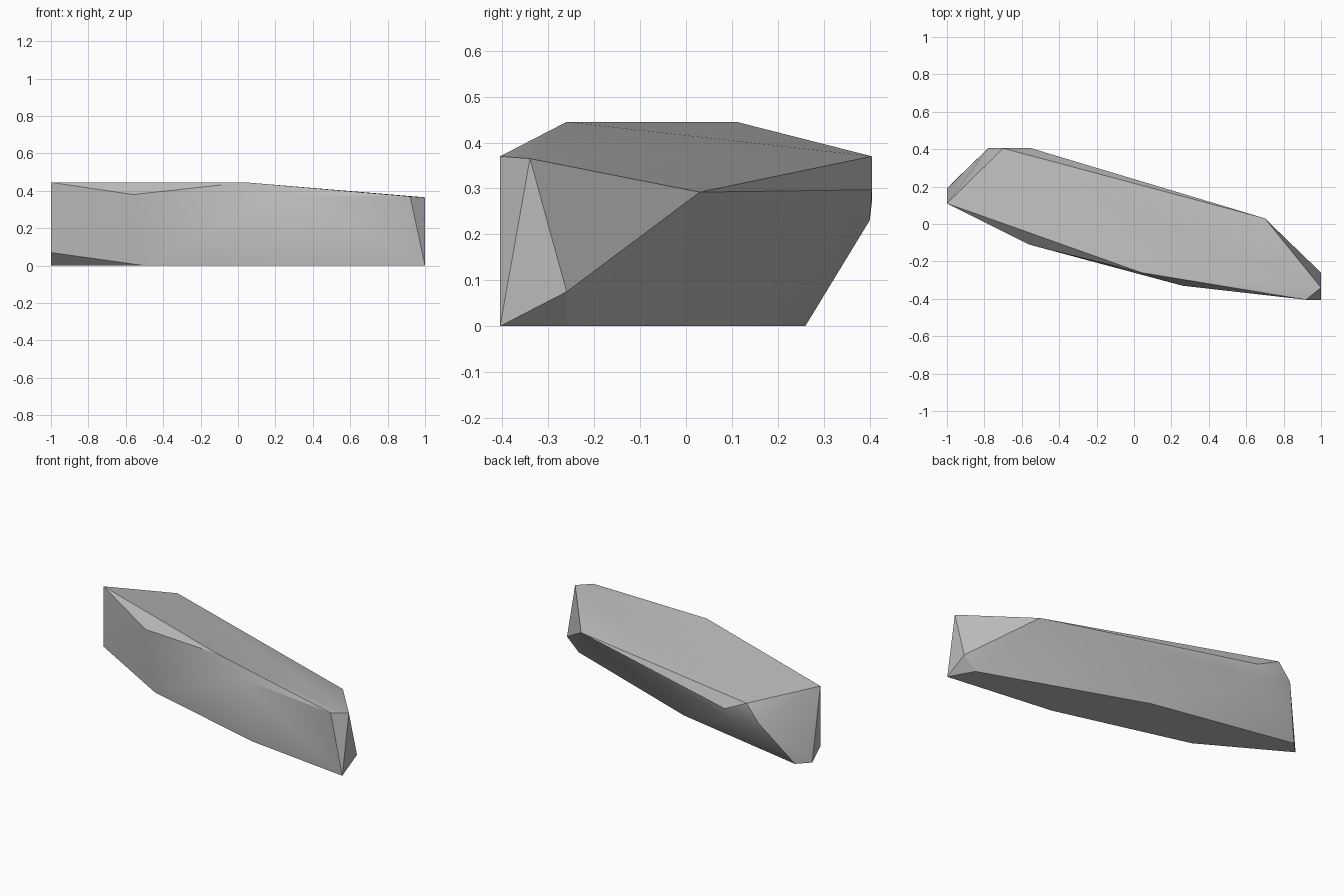
import bpy
import bmesh
import math

# Remove only the default cube
default_cube = bpy.data.objects.get("Cube")
if default_cube is not None:
    bpy.data.objects.remove(default_cube, do_unlink=True)


def make_material(name, colour):
    """Create one flat material, visible in viewport and render."""
    material = bpy.data.materials.new(name)
    material.use_nodes = True
    material.diffuse_color = colour
    shader = material.node_tree.nodes["Principled BSDF"]
    shader.inputs["Base Color"].default_value = colour
    shader.inputs["Roughness"].default_value = 0.9
    return material


def make_hull(name, corner_groups, material, smooth_angle):
    """Wrap a tight convex skin around groups of corner points."""
    bm = bmesh.new()
    for group in corner_groups:
        for corner in group:
            bm.verts.new(corner)
    result = bmesh.ops.convex_hull(bm, input=bm.verts[:])
    unused = set(result["geom_interior"]) | set(result["geom_unused"])
    loose = [item for item in unused if isinstance(item, bmesh.types.BMVert)]
    bmesh.ops.delete(bm, geom=loose, context="VERTS")
    bmesh.ops.recalc_face_normals(bm, faces=bm.faces[:])

    mesh = bpy.data.meshes.new(name)
    bm.to_mesh(mesh)
    bm.free()
    mesh.materials.append(material)
    rock = bpy.data.objects.new(name, mesh)
    bpy.context.collection.objects.link(rock)

    # Soft shading across shallow facets, crisp chipped edges elsewhere
    bpy.ops.object.select_all(action="DESELECT")
    rock.select_set(True)
    bpy.context.view_layer.objects.active = rock
    bpy.ops.object.shade_smooth_by_angle(angle=smooth_angle)
    return rock


# Flat underside of the rock
base_corners = [
    (1, -.405, 0), (.92, -.26, 0), (-.05, .09, 0), (-.93, .26, 0),
    (-1, .19, 0), (-.5, -.1, 0), (.32, -.32, 0),
]

# Chipped right and left tips
tip_corners = [
    (1, -.26, .075), (1, -.34, .365), (.92, -.405, .37), (-1, .11, .07),
]

# Bulging shoulders along the front and back
front_shoulder = [(-.56, -.11, .38), (.26, -.33, .375)]
back_shoulder = [
    (.7, .03, .292), (-.55, .405, .297), (-.7, .405, .37),
    (-.62, .4, .23), (-.78, .405, .27),
]

# Highest ridge
crown_corners = [(-1, .11, .445), (.04, -.26, .445)]

stone = make_material("stone grey", (.5, .5, .5, 1))
make_hull(
    "slab_rock",
    [base_corners, tip_corners, front_shoulder, back_shoulder, crown_corners],
    stone,
    math.radians(30),
)
